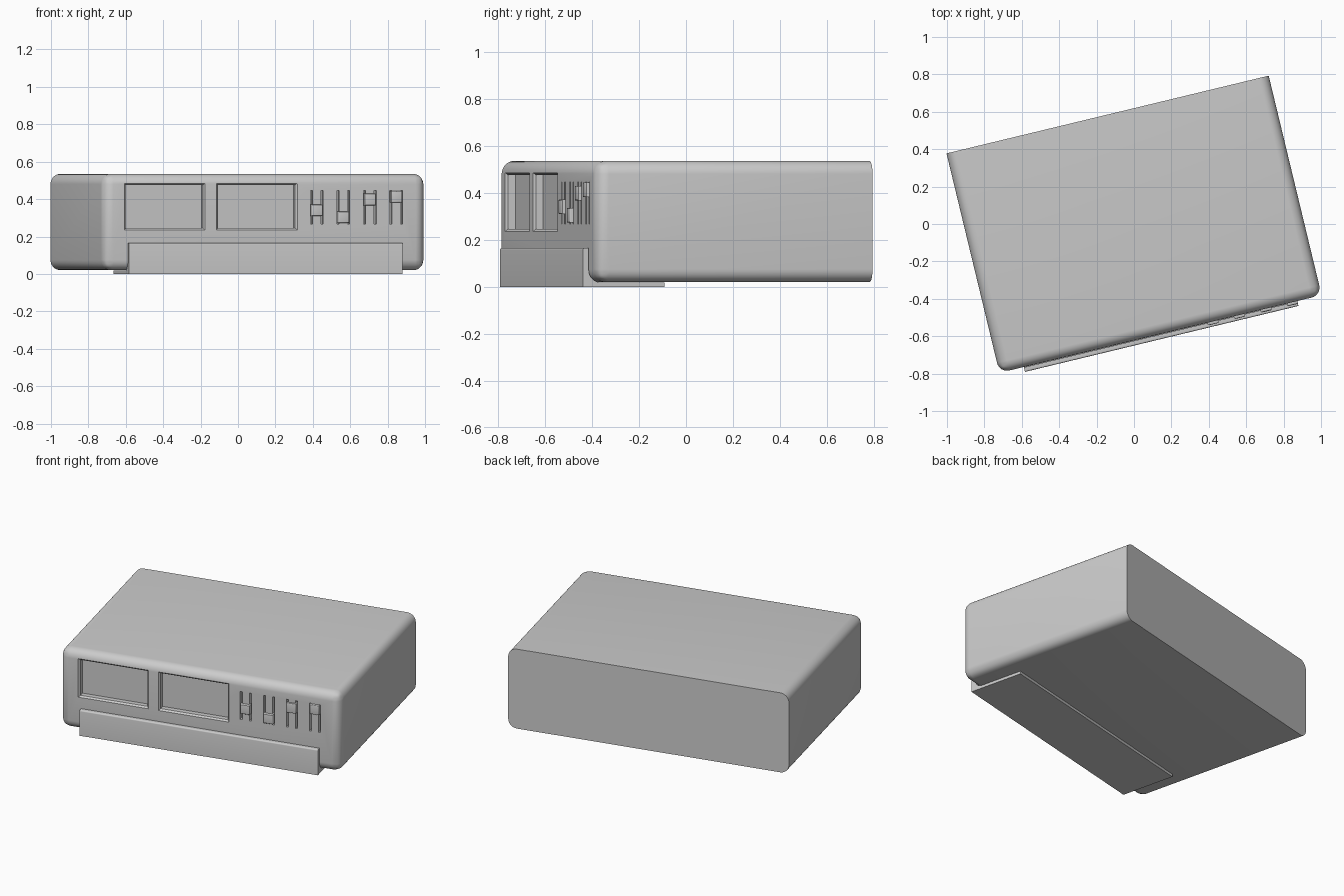
import bpy, bmesh, math
from mathutils import Vector

if "Cube" in bpy.data.objects:
    bpy.data.objects.remove(bpy.data.objects["Cube"])

ANGLE = math.radians(13.56)   # whole unit is turned about z
FRONT, BACK = -0.605, 0.602
HALF_W, Z0, Z1 = 0.886, 0.02, 0.535


def finish(name, bm):
    bmesh.ops.recalc_face_normals(bm, faces=bm.faces[:])
    me = bpy.data.meshes.new(name)
    bm.to_mesh(me)
    bm.free()
    ob = bpy.data.objects.new(name, me)
    bpy.context.collection.objects.link(ob)
    ob.rotation_euler.z = ANGLE
    return ob


def smooth(ob, deg=30):
    bpy.ops.object.select_all(action='DESELECT')
    ob.select_set(True)
    bpy.context.view_layer.objects.active = ob
    bpy.ops.object.shade_smooth_by_angle(angle=math.radians(deg))


def loft(bm, loops):
    """Skin a list of equal-length vertex loops and cap both ends."""
    rings = [[bm.verts.new(p) for p in loop] for loop in loops]
    n = len(rings[0])
    for a, b in zip(rings, rings[1:]):
        for i in range(n):
            j = (i + 1) % n
            bm.faces.new((a[i], a[j], b[j], b[i]))
    bm.faces.new(rings[0])
    bm.faces.new(rings[-1])


def rect(u, z, w, h, y):
    return [(u - w / 2, y, z - h / 2), (u + w / 2, y, z - h / 2),
            (u + w / 2, y, z + h / 2), (u - w / 2, y, z + h / 2)]


def block(bm, u, z, w, h, y0, y1):
    loft(bm, [rect(u, z, w, h, y0), rect(u, z, w, h, y1)])


# casing: box rounded on every edge except around the flat back
bm = bmesh.new()
block(bm, 0, (Z0 + Z1) / 2, 2 * HALF_W, Z1 - Z0, FRONT, BACK)
edges = [e for e in bm.edges if not all(v.co.y > 0 for v in e.verts)]
bmesh.ops.bevel(bm, geom=edges, offset=0.055, segments=8, profile=0.5, affect='EDGES')
casing = finish("casing", bm)

# cutter: two framed windows and four pairs of slider slots
slider_u = [0.287, 0.433, 0.579, 0.724]
bm = bmesh.new()
for u in (-0.549, -0.042):
    loft(bm, [rect(u, 0.36, 0.444 + 2 * g, 0.25 + 2 * g, FRONT + d)
              for g, d in ((0.02, -0.02), (-0.01, 0.01), (-0.01, 0.042))])
for u in slider_u:
    for s in (-1, 1):
        block(bm, u + s * 0.029, 0.356, 0.013, 0.18, FRONT - 0.02, FRONT + 0.03)
cutter = finish("panel_cutter", bm)
cutter.hide_render = True

mod = casing.modifiers.new("panel", 'BOOLEAN')
mod.operation = 'DIFFERENCE'
mod.solver = 'EXACT'
mod.object = cutter
bpy.context.view_layer.objects.active = casing
casing.select_set(True)
bpy.ops.object.modifier_apply(modifier=mod.name)
bpy.data.objects.remove(cutter)
smooth(casing)

# slider knobs
for i, (u, z) in enumerate(zip(slider_u, (0.34, 0.304, 0.398, 0.413))):
    bm = bmesh.new()
    block(bm, u, z, 0.06, 0.062, FRONT - 0.015, FRONT + 0.02)
    front = [e for e in bm.edges if all(v.co.y < FRONT for v in e.verts)]
    bmesh.ops.bevel(bm, geom=front, offset=0.006, segments=3, profile=0.5, affect='EDGES')
    smooth(finish(f"slider_knob_{i + 1}", bm))


# front bracket: L profile with rounded lip and inner fillet, hugging the lower front edge
def arc(cy, cz, r, a0, a1, n=8):
    return [(cy + r * math.cos(math.radians(a0 + (a1 - a0) * k / n)),
             cz + r * math.sin(math.radians(a0 + (a1 - a0) * k / n))) for k in range(n + 1)]


profile = [(-0.275, 0.0), (-0.632, 0.0)]
profile += arc(-0.624, 0.157, 0.008, 180, 90, 4)
profile += [(FRONT - 0.002, 0.165)]
profile += arc(FRONT + 0.053, 0.073, 0.055, 180, 270)
profile += [(-0.275, 0.018)]
bm = bmesh.new()
loft(bm, [[(x, y, z) for y, z in profile] for x in (-0.752, 0.752)])
smooth(finish("front_bracket", bm))
